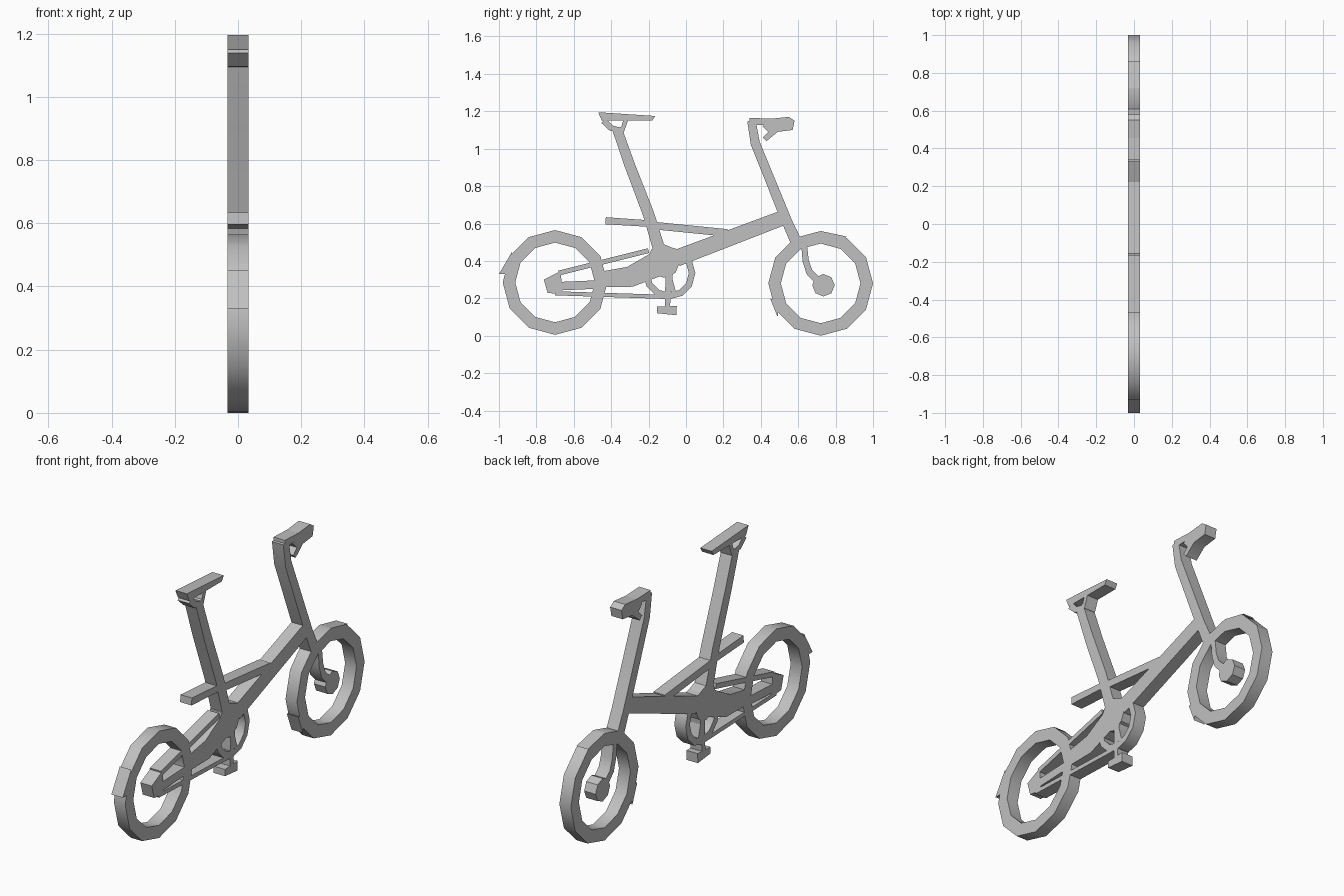
import bpy, bmesh, math
from mathutils import Matrix, Vector

HALF_THICKNESS = 0.033

if "Cube" in bpy.data.objects:
    bpy.data.objects.remove(bpy.data.objects["Cube"], do_unlink=True)

grey = bpy.data.materials.new("plain grey")
grey.use_nodes = True
colour = (0.53, 0.53, 0.53, 1)
grey.diffuse_color = colour
grey.node_tree.nodes["Principled BSDF"].inputs["Base Color"].default_value = colour

# Profiles are drawn as (y, z) and extruded along x
TO_SIDE = Matrix(((0, 0, 1), (1, 0, 0), (0, 1, 0))).to_4x4()


def plate(name, *loops):
    """Extrude an outline, with optional hole loops, into a flat part."""
    curve = bpy.data.curves.new(name + "_profile", "CURVE")
    curve.dimensions = "2D"
    curve.fill_mode = "BOTH"
    curve.extrude = HALF_THICKNESS
    for loop in loops:
        spline = curve.splines.new("POLY")
        spline.points.add(len(loop) - 1)
        for point, (y, z) in zip(spline.points, loop):
            point.co = (y, z, 0, 1)
        spline.use_cyclic_u = True
    helper = bpy.data.objects.new(name + "_profile", curve)
    bpy.context.collection.objects.link(helper)
    graph = bpy.context.evaluated_depsgraph_get()
    mesh = bpy.data.meshes.new_from_object(helper.evaluated_get(graph))
    bpy.data.objects.remove(helper, do_unlink=True)
    bpy.data.curves.remove(curve)

    bm = bmesh.new()
    bm.from_mesh(mesh)
    bmesh.ops.remove_doubles(bm, verts=bm.verts, dist=0.0001)
    bmesh.ops.transform(bm, matrix=TO_SIDE, verts=bm.verts)
    bmesh.ops.recalc_face_normals(bm, faces=bm.faces)
    for face in bm.faces:
        face.smooth = True
    bm.to_mesh(mesh)
    bm.free()
    mesh.set_sharp_from_angle(angle=math.radians(35))
    mesh.name = name
    mesh.materials.clear()
    mesh.materials.append(grey)
    part = bpy.data.objects.new(name, mesh)
    bpy.context.collection.objects.link(part)


def strip(name, path, start_width, end_width):
    """Follow a path with a band whose width changes evenly."""
    points = [Vector(p) for p in path]
    last = len(points) - 1
    left, right = [], []
    for i, point in enumerate(points):
        along = (points[min(i + 1, last)] - points[max(i - 1, 0)]).normalized()
        width = start_width + (end_width - start_width) * i / last
        offset = Vector((-along.y, along.x)) * width / 2
        left.append(point + offset)
        right.append(point - offset)
    plate(name, left + right[::-1])


def polygon(centre, radius, sides):
    """Regular polygon around a centre."""
    angles = [math.tau * i / sides for i in range(sides)]
    return [(centre[0] + radius * math.cos(a), centre[1] + radius * math.sin(a))
            for a in angles]


def ring(name, centre, outer, inner):
    plate(name, polygon(centre, outer, 12), polygon(centre, inner, 12))


# Shared centres
rear_axle = (-0.7, 0.285)
front_axle = (0.72, 0.28)
crank_axle = (-0.09, 0.335)
frame_joint = (-0.12, 0.4)

# Wheels and the pointed ends of their mudguards
for name, axle in (("rear_wheel", rear_axle), ("front_wheel", front_axle)):
    ring(name, axle, 0.28, 0.213)
plate("rear_mudguard_tip", [(-1, 0.33), (-0.93, 0.45), (-0.95, 0.33)])
plate("front_mudguard_tip", [(0.72, 0.56), (0.86, 0.53), (0.8, 0.5)])
plate("front_mudguard_end", [(0.49, 0.1), (0.45, 0.2), (0.5, 0.18)])

# Front fork and hub
strip("front_fork", [(0.63, 0.5), (0.64, 0.4), (0.66, 0.34), (0.72, 0.28)], 0.03, 0.04)
plate("front_hub", polygon((0.735, 0.27), 0.06, 8))

# Steering column, stem and handlebar grip
strip("steering_column", [(0.35, 1.15), (0.37, 1.03), (0.54, 0.61), (0.59, 0.5)],
      0.045, 0.06)
strip("handlebar_stem", [(0.34, 1.145), (0.47, 1.145)], 0.04, 0.03)
plate("handlebar_grip",
      [(0.45, 1.16), (0.55, 1.17), (0.58, 1.15), (0.57, 1.1), (0.49, 1.09),
       (0.43, 1.04), (0.41, 1.06), (0.44, 1.09), (0.41, 1.12)])

# Main frame
strip("main_beam", [(0.53, 0.635), (-0.05, 0.415)], 0.08, 0.09)
strip("top_tube", [(-0.18, 0.59), (0.22, 0.55)], 0.04, 0.04)
strip("rear_rack", [(-0.43, 0.615), (-0.2, 0.6)], 0.038, 0.035)
plate("frame_joint", polygon(frame_joint, 0.09, 8))

# Seat post, clamp and saddle
strip("seat_post", [(-0.37, 1.11), (-0.3, 0.91), (-0.2, 0.65), (-0.14, 0.45)],
      0.052, 0.065)
strip("saddle_clamp", [(-0.44, 1.15), (-0.4, 1.11), (-0.34, 1.1), (-0.32, 1.16)],
      0.035, 0.025)
plate("saddle", [(-0.47, 1.195), (-0.165, 1.175), (-0.18, 1.15), (-0.45, 1.15)])

# Rear stays, dropout and chain runs
strip("chain_stay", [(-0.47, 0.3), (-0.3, 0.315), frame_joint], 0.08, 0.14)
strip("middle_stay", [(-0.68, 0.265), (-0.45, 0.275)], 0.045, 0.045)
plate("rear_dropout", [(-0.76, 0.3), (-0.67, 0.345), (-0.66, 0.22), (-0.74, 0.23)])
strip("upper_chain", [(-0.68, 0.335), (-0.2, 0.455)], 0.026, 0.026)
strip("lower_chain", [(-0.7, 0.227), (-0.08, 0.207)], 0.022, 0.022)

# Chainring, crank and pedal
ring("chainring", crank_axle, 0.14, 0.105)
strip("crank", [crank_axle, (-0.1, 0.14)], 0.04, 0.025)
strip("chainring_spoke", [frame_joint, (-0.06, 0.22)], 0.04, 0.02)
strip("pedal", [(-0.155, 0.138), (-0.05, 0.135)], 0.035, 0.05)
